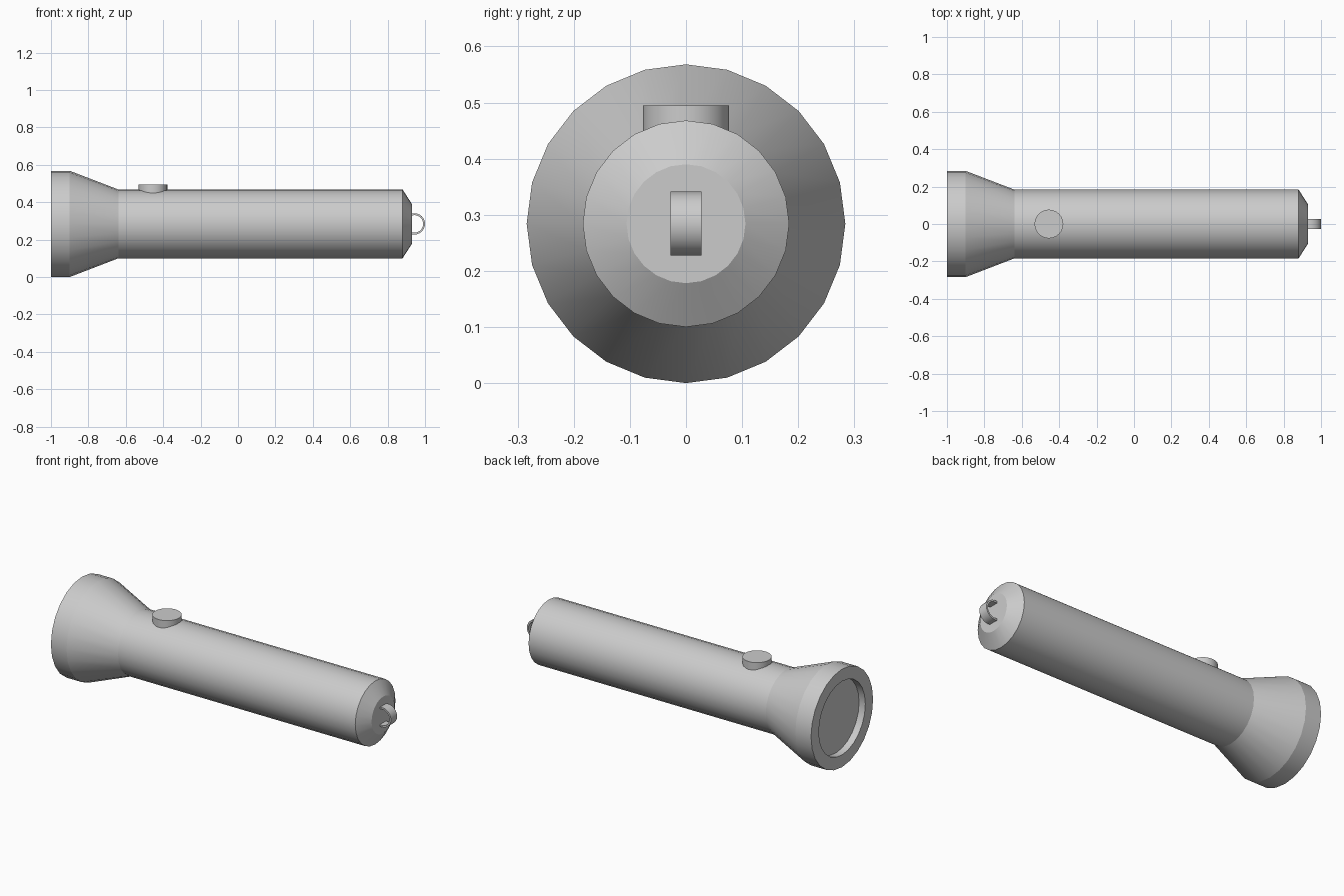
import bpy, bmesh
from math import radians, pi, cos, sin
from mathutils import Matrix

if "Cube" in bpy.data.objects:
    bpy.data.objects.remove(bpy.data.objects["Cube"])

AXIS_Z = 0.284   # height of the torch's centre line
SIDES = 24


def lathe(name, profile, to_world, closed=False, sides=SIDES):
    """Spin (radius, height) points about local z, then place the result."""
    bm = bmesh.new()
    rings = [[bm.verts.new((r * cos(2 * pi * i / sides), r * sin(2 * pi * i / sides), h))
              for i in range(sides)] for r, h in profile]
    pairs = list(zip(rings, rings[1:]))
    if closed:
        pairs.append((rings[-1], rings[0]))
    for a, b in pairs:
        for i in range(sides):
            j = (i + 1) % sides
            bm.faces.new((a[i], a[j], b[j], b[i]))
    if not closed:
        bm.faces.new(rings[0])
        bm.faces.new(rings[-1])
    bmesh.ops.transform(bm, matrix=to_world, verts=bm.verts)
    bmesh.ops.recalc_face_normals(bm, faces=bm.faces)
    mesh = bpy.data.meshes.new(name)
    bm.to_mesh(mesh)
    bm.free()
    obj = bpy.data.objects.new(name, mesh)
    bpy.context.collection.objects.link(obj)
    bpy.ops.object.select_all(action='DESELECT')
    obj.select_set(True)
    bpy.context.view_layer.objects.active = obj
    bpy.ops.object.shade_smooth_by_angle(angle=radians(18))
    return obj


along_x = Matrix.Translation((0, 0, AXIS_Z)) @ Matrix.Rotation(pi / 2, 4, 'Y')

# Torch body: recessed lens, rim, flared head, barrel and chamfered tail
lathe("torch_body", [
    (0.213, -0.96), (0.213, -1.0), (0.284, -1.0), (0.284, -0.90),
    (0.184, -0.64), (0.184, 0.88), (0.106, 0.93)], along_x)

# Round push button on top of the barrel
lathe("switch_button", [(0.077, 0.42), (0.077, 0.495)],
      Matrix.Translation((-0.455, 0, 0)))

# Hanging loop: a thin flat band half sunk into the tail
lathe("hanging_loop", [(0.057, -0.028), (0.057, 0.028), (0.047, 0.028), (0.047, -0.028)],
      Matrix.Translation((0.943, 0, AXIS_Z)) @ Matrix.Rotation(pi / 2, 4, 'X'), closed=True)
